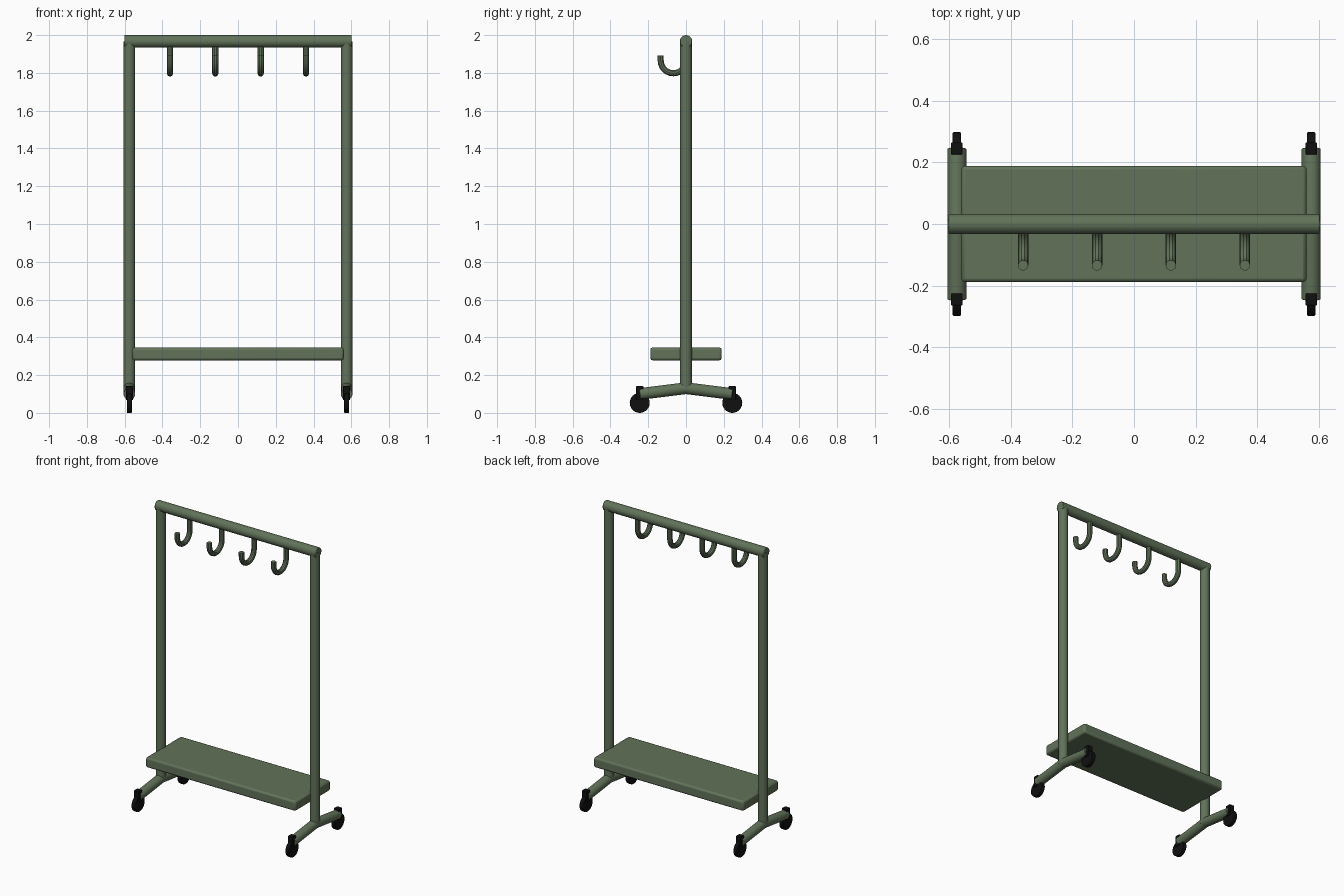
import bpy, math
from mathutils import Vector

cube = bpy.data.objects.get("Cube")
if cube:
    bpy.data.objects.remove(cube, do_unlink=True)


def material(name, rgb):
    m = bpy.data.materials.new(name)
    m.use_nodes = True
    m.diffuse_color = (*rgb, 1)
    bsdf = m.node_tree.nodes["Principled BSDF"]
    bsdf.inputs["Base Color"].default_value = (*rgb, 1)
    bsdf.inputs["Roughness"].default_value = 0.6
    return m


green = material("sage green", (0.12, 0.17, 0.10))
black = material("black rubber", (0.005, 0.005, 0.005))


def finish(name, mat, bevel=0, segments=2):
    ob = bpy.context.object
    ob.name = name
    ob.data.materials.append(mat)
    if bevel:
        mod = ob.modifiers.new("Bevel", "BEVEL")
        mod.width = bevel
        mod.segments = segments
        mod.limit_method = 'ANGLE'
    bpy.ops.object.shade_smooth_by_angle(angle=math.radians(35))
    return ob


def tube(name, a, b, radius, mat, bevel=0, sides=24):
    a, b = Vector(a), Vector(b)
    axis = b - a
    bpy.ops.mesh.primitive_cylinder_add(
        vertices=sides, radius=radius, depth=axis.length, location=(a + b) / 2,
        rotation=axis.to_track_quat('Z', 'Y').to_euler())
    return finish(name, mat, bevel)


def box(name, centre, size, mat, bevel=0):
    bpy.ops.mesh.primitive_cube_add(size=1, location=centre)
    bpy.context.object.scale = size
    bpy.ops.object.transform_apply(location=False, rotation=False, scale=True)
    return finish(name, mat, bevel)


def hook(name, x):
    # straight stem, half-circle bend and short upturned tip
    r, zc = 0.067, 1.865
    pts = [(x, 0, 1.95)]
    for i in range(13):
        t = math.pi * i / 12
        pts.append((x, -r + r * math.cos(t), zc - r * math.sin(t)))
    pts.append((x, -2 * r, 1.893))
    curve = bpy.data.curves.new(name, 'CURVE')
    curve.dimensions = '3D'
    curve.bevel_depth = 0.017
    curve.bevel_resolution = 3
    curve.use_fill_caps = True
    line = curve.splines.new('POLY')
    line.points.add(len(pts) - 1)
    for p, co in zip(line.points, pts):
        p.co = (*co, 1)
    ob = bpy.data.objects.new(name, curve)
    bpy.context.collection.objects.link(ob)
    bpy.ops.object.select_all(action='DESELECT')
    ob.select_set(True)
    bpy.context.view_layer.objects.active = ob
    bpy.ops.object.convert(target='MESH')
    finish(name, green)


# Hanging rail, hooks and shelf
tube("top_rail", (-0.602, 0, 1.967), (0.602, 0, 1.967), 0.033, green, 0.004)
for i in range(4):
    hook(f"hook_{i + 1}", -0.36 + 0.24 * i)
box("shelf", (0, 0, 0.312), (1.12, 0.378, 0.068), green, 0.012)

# Posts, splayed legs and casters
for side, sx in (("left", 1), ("right", -1)):
    x = 0.575 * sx
    tube(f"{side}_post", (x, 0, 0.12), (x, 0, 1.967), 0.031, green)
    for end, sy in (("front", -1), ("back", 1)):
        part = f"{side}_{end}"
        y = 0.245 * sy
        tube(f"{part}_leg", (x, -0.003 * sy, 0.131), (x, y, 0.1), 0.031, green, 0.003)
        box(f"{part}_caster_stem", (x, y, 0.105), (0.038, 0.038, 0.075), black, 0.003)
        tube(f"{part}_wheel", (x - 0.0135, y, 0.053), (x + 0.0135, y, 0.053),
             0.053, black, 0.003)
